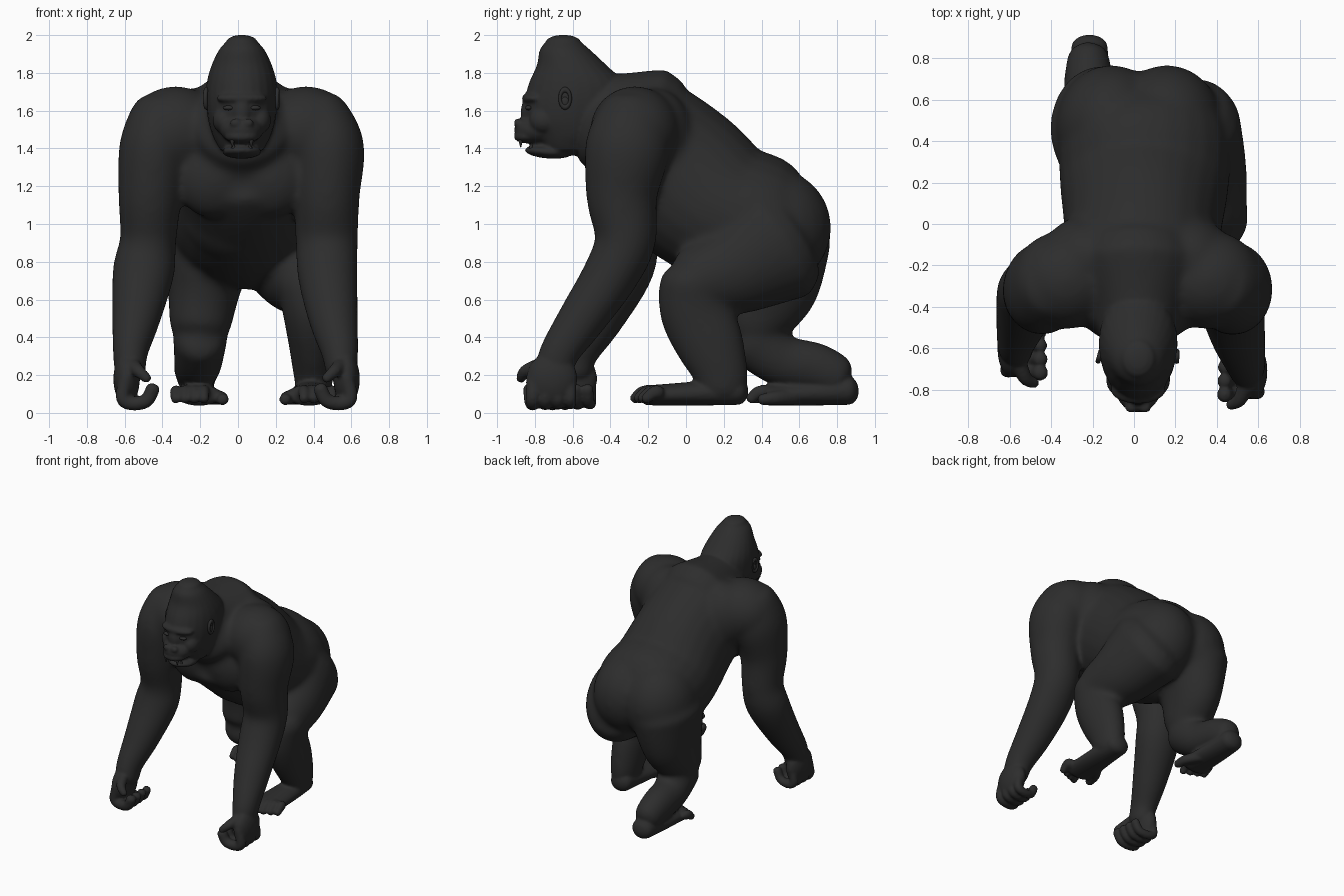
import bpy, bmesh, math
from mathutils import Vector, Matrix

if "Cube" in bpy.data.objects:
    bpy.data.objects.remove(bpy.data.objects["Cube"])

fur = bpy.data.materials.new("charcoal")
fur.diffuse_color = (0.026, 0.026, 0.026, 1)
fur.use_nodes = True
fur.node_tree.nodes["Principled BSDF"].inputs["Base Color"].default_value = fur.diffuse_color
X, Y, Z = Vector((1, 0, 0)), Vector((0, 1, 0)), Vector((0, 0, 1))


def finish(bm, name):
    bmesh.ops.recalc_face_normals(bm, faces=bm.faces)
    me = bpy.data.meshes.new(name)
    bm.to_mesh(me)
    bm.free()
    me.materials.append(fur)
    ob = bpy.data.objects.new(name, me)
    bpy.context.collection.objects.link(ob)
    return ob


def loft(name, st, ref=X, axis=None, n=24, sub=5, cap=0.7):
    """Smooth tube through stations (x, y, z, half width along ref, half depth)."""
    p = [st[0]] + list(st) + [st[-1]]
    rows = []
    for i in range(1, len(p) - 2):
        for k in range(sub + (i == len(p) - 3)):
            t = k / sub
            rows.append([0.5 * (2 * b + (c - a) * t + (2 * a - 5 * b + 4 * c - d) * t * t
                         + (3 * b - a - 3 * c + d) * t ** 3)
                         for a, b, c, d in zip(p[i - 1], p[i], p[i + 1], p[i + 2])])
    pts = [Vector(r[:3]) for r in rows]
    tan = [axis or (pts[min(i + 1, len(pts) - 1)] - pts[max(i - 1, 0)]).normalized()
           for i in range(len(pts))]
    rings = [(c, t, r[3], r[4]) for c, t, r in zip(pts, tan, rows)]

    def dome(ring, sign):
        c, t, a, b = ring
        return [(c + t * sign * cap * min(a, b) * math.sin(g), t, a * math.cos(g), b * math.cos(g))
                for g in (0.5, 1.0, 1.35)]
    rings = dome(rings[0], -1)[::-1] + rings + dome(rings[-1], 1)
    bm = bmesh.new()
    prev = None
    for c, t, a, b in rings:
        side = (ref - t * ref.dot(t)).normalized()
        up = t.cross(side)
        ring = [bm.verts.new(c + side * a * math.cos(2 * math.pi * j / n)
                             + up * b * math.sin(2 * math.pi * j / n)) for j in range(n)]
        if prev:
            for j in range(n):
                bm.faces.new((prev[j], prev[j - 1], ring[j - 1], ring[j]))
        else:
            bm.faces.new(ring)
        prev = ring
    bm.faces.new(prev)
    return finish(bm, name)


def ball(name, c, r, tilt=0):
    bm = bmesh.new()
    bmesh.ops.create_uvsphere(bm, u_segments=24, v_segments=16, radius=1,
                              matrix=Matrix.Translation(c) @ Matrix.Rotation(tilt, 4, 'X')
                              @ Matrix.Diagonal((*r, 1)))
    return finish(bm, name)


def fuse(name, obs, voxel, rounds):
    """Merge overlapping parts into one smooth skin."""
    bm = bmesh.new()
    for o in obs:
        bm.from_mesh(o.data)
        bpy.data.objects.remove(o)
    ob = finish(bm, name)
    m = ob.modifiers.new("skin", 'REMESH')
    m.mode, m.voxel_size = 'VOXEL', voxel
    s = ob.modifiers.new("soften", 'SMOOTH')
    s.factor, s.iterations = 0.5, rounds
    dg = bpy.context.evaluated_depsgraph_get()
    dg.update()
    me = bpy.data.meshes.new_from_object(ob.evaluated_get(dg))
    ob.modifiers.clear()
    ob.data = me
    me.materials.clear()
    me.materials.append(fur)
    for f in me.polygons:
        f.use_smooth = True
        f.material_index = 0
    return ob


# Trunk, neck, chest, belly and rump
big = [
    loft("torso", [(.02, -.42, 1.5, .28, .24), (.02, -.28, 1.44, .38, .37), (.04, -.04, 1.25, .38, .405),
                   (.05, .2, 1.06, .41, .38), (.05, .41, 1.0, .41, .36), (.03, .55, .94, .33, .25)]),
    loft("neck", [(.02, -.58, 1.64, .17, .19), (.02, -.43, 1.58, .21, .23), (.02, -.2, 1.51, .32, .325)]),
    ball("belly", (.02, .05, 1.08), (.34, .35, .31)),
    ball("rump", (.16, .47, .98), (.27, .3, .31)), ball("rump", (-.11, .47, .98), (.27, .3, .31)),
    ball("chest", (.17, -.35, 1.26), (.21, .15, .23)), ball("chest", (-.13, -.35, 1.26), (.21, .15, .23)),
    ball("shoulder", (.36, -.27, 1.49), (.26, .24, .24)), ball("shoulder", (-.33, -.27, 1.49), (.26, .24, .24)),
    ball("shoulder_blade", (.26, -.17, 1.46), (.22, .21, .26)),
    ball("shoulder_blade", (-.23, -.17, 1.46), (.22, .21, .26)),
]
# Arms
big += [
    loft("arm", [(.42, -.28, 1.57, .17, .19), (.475, -.31, 1.4, .195, .225), (.47, -.34, 1.15, .175, .19),
                 (.47, -.32, .92, .166, .163), (.475, -.4, .73, .16, .148), (.505, -.55, .5, .133, .128),
                 (.54, -.67, .32, .1, .107), (.545, -.7, .22, .085, .105)]),
    loft("arm", [(-.4, -.28, 1.57, .17, .19), (-.44, -.31, 1.4, .19, .225), (-.465, -.33, 1.15, .17, .185),
                 (-.475, -.3, .92, .15, .158), (-.5, -.33, .75, .165, .155), (-.54, -.46, .5, .13, .13),
                 (-.57, -.57, .32, .095, .107), (-.57, -.6, .22, .085, .105)]),
]
# Legs: one planted forward, one kneeling back
big += [
    loft("thigh", [(.25, .46, .9, .27, .34), (.315, .25, .765, .235, .255), (.37, .06, .7, .185, .19)]),
    loft("shin", [(.38, .03, .69, .175, .175), (.385, .05, .54, .15, .19), (.395, .12, .38, .13, .185),
                  (.4, .18, .22, .11, .15), (.4, .19, .12, .095, .135)]),
    loft("thigh", [(-.15, .46, .92, .26, .31), (-.18, .43, .66, .195, .27), (-.2, .36, .47, .165, .175)]),
    loft("shin", [(-.2, .36, .4, .145, .17), (-.21, .5, .28, .13, .14), (-.22, .68, .24, .12, .135),
                  (-.22, .8, .19, .105, .12)]),
]
trunk = fuse("trunk", big, 0.016, 22)

# Head: skull with crest, muzzle, jaw, brow, nose and cheeks
fine = [
    trunk,
    loft("skull", [(.02, -.62, 1.42, .13, .15), (.02, -.6, 1.47, .155, .2), (.02, -.59, 1.55, .178, .26),
                   (.02, -.58, 1.65, .19, .275), (.02, -.58, 1.75, .185, .25), (.02, -.605, 1.84, .16, .185),
                   (.02, -.64, 1.92, .122, .135), (.02, -.65, 1.963, .085, .095)], axis=Z, cap=.45),
    ball("muzzle", (.02, -.78, 1.5), (.115, .13, .08)),
    ball("lip", (.02, -.84, 1.462), (.09, .072, .035)),
    ball("jaw", (.02, -.73, 1.382), (.105, .125, .035), -.08),
    ball("brow", (.02, -.8, 1.665), (.135, .07, .035)),
    ball("nose_bridge", (.02, -.83, 1.59), (.05, .045, .085)),
]
for s in (-1, 1):
    fine += [ball("nostril", (.02 + s * .032, -.888, 1.535), (.032, .025, .024)),
             ball("cheek", (.02 + s * .095, -.75, 1.55), (.06, .08, .07))]


# Hands: knuckles down, fingers curled inward
def hand(cx, cy, s):
    parts = [ball("palm", (cx + .035 * s, cy, .18), (.07, .135, .14))]
    for i in range(4):
        y, r = cy - .1 + .066 * i, .038 - .002 * i
        parts.append(loft("finger", [(cx + s * dx, y + w, z, r, r) for dx, z, w in
                          ((.035, .19, 0), (.055, .08, 0), (.005, .05, 0), (-.07, .065, -.01), (-.105, .13, -.015))],
                          ref=Y, n=12))
    parts.append(loft("thumb", [(cx, cy - .07, .25, .04, .04), (cx - .03 * s, cy - .14, .22, .034, .034),
                                (cx - .075 * s, cy - .165, .18, .026, .026)], ref=Y, n=12))
    return parts


# Feet: flat sole, four toes and a splayed inner toe
def foot(cx, heel, length, s):
    f = heel - length
    parts = [loft("sole", [(cx, heel - .07, .12, .088, .078), (cx, heel - .25, .105, .1, .066),
                           (cx - .01 * s, f + .13, .093, .12, .055)])]
    for i in range(4):
        x = cx + s * (-.045 + .05 * i)
        e = f + .03 + .02 * i
        parts.append(loft("toe", [(x, f + .16, .105, .034, .038), (x + s * .01, e + .05, .11, .031, .036),
                                  (x + s * .01, e, .072, .026, .028)], n=12))
    parts.append(loft("big_toe", [(cx - .06 * s, f + .27, .085, .04, .042), (cx - .12 * s, f + .17, .08, .037, .038),
                                  (cx - .135 * s, f + .09, .07, .032, .03)], n=12))
    return parts


fine += hand(.54, -.71, 1) + hand(-.555, -.605, -1)
fine += foot(.385, .345, .65, 1) + foot(-.215, .93, .62, -1)
fuse("body", fine, 0.0105, 4)

# Ears, eyelids and teeth
for s in (-1, 1):
    bpy.ops.mesh.primitive_torus_add(location=(.02 + s * .187, -.64, 1.665), rotation=(.15, math.pi / 2, s * .12),
                                     major_radius=.034, minor_radius=.011, major_segments=24, minor_segments=8)
    ear = bpy.context.object
    ear.name = "ear"
    ear.scale = (1.35, .8, 1.1)
    ear.data.materials.append(fur)
    details = [ear, ball("eyelid", (.02 + s * .068, -.832, 1.615), (.032, .02, .013)),
               ball("ear_lobe", (.02 + s * .183, -.64, 1.645), (.012, .022, .028))]
    for z, dz, x, y, name in ((1.44, -.032, .05, -.875, "upper_fang"), (1.4, .03, .045, -.82, "lower_fang")):
        details.append(loft(name, [(.02 + s * x, y, z, .012, .012), (.02 + s * x, y, z + dz, .003, .003)], n=10))
    for o in details:
        for f in o.data.polygons:
            f.use_smooth = True
